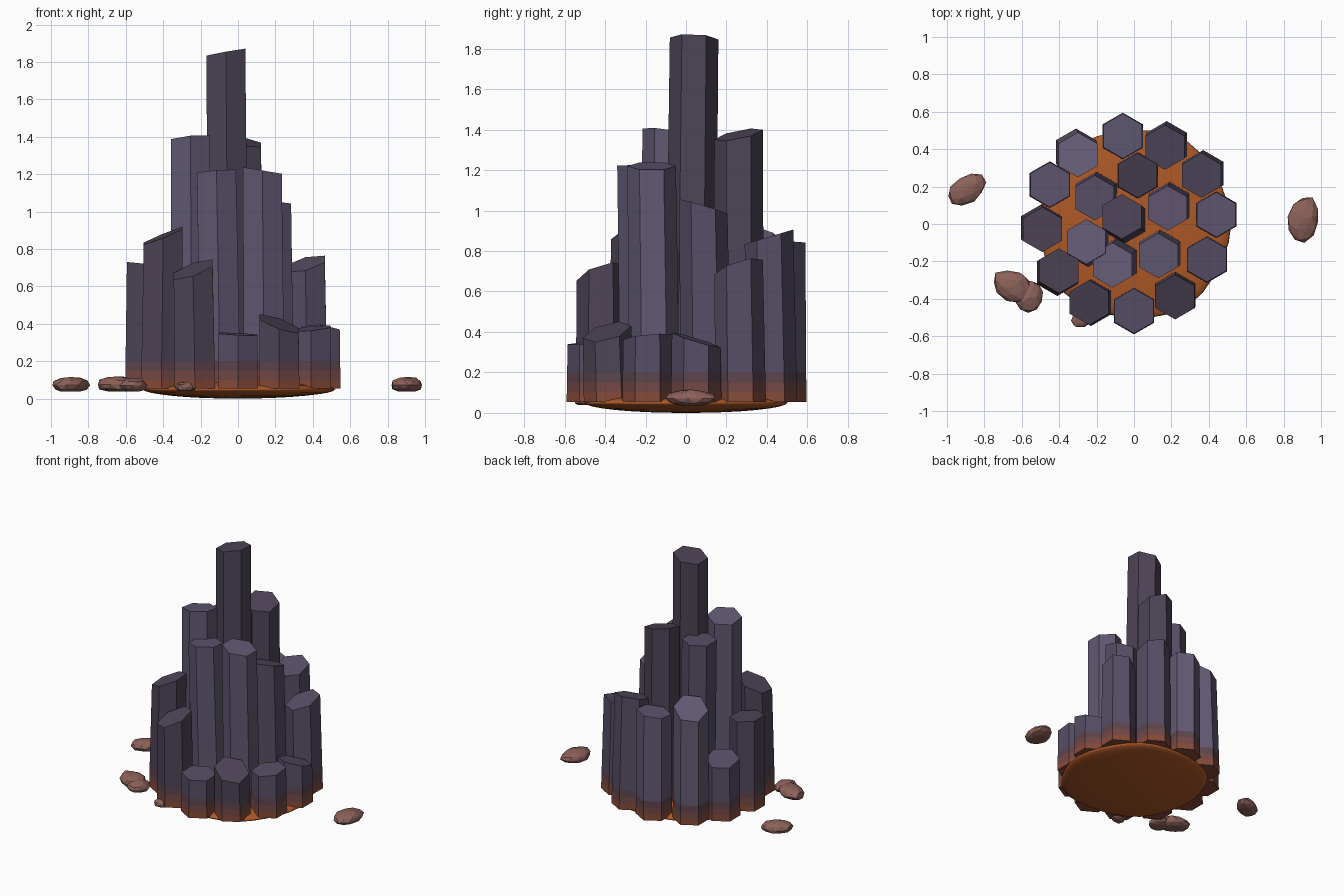
import bpy, bmesh, random
from math import pi, cos, sin, radians
from mathutils import Vector

if "Cube" in bpy.data.objects:
    bpy.data.objects.remove(bpy.data.objects["Cube"])

random.seed(4)

def material(name, rgb):
    m = bpy.data.materials.new(name)
    m.diffuse_color = (*rgb, 1)
    m.use_nodes = True
    m.node_tree.nodes["Principled BSDF"].inputs["Base Color"].default_value = m.diffuse_color
    return m

basalts = [material("basalt_%d" % i, c) for i, c in enumerate(
    [(0.075, 0.058, 0.095), (0.095, 0.075, 0.13), (0.12, 0.10, 0.17)])]
band_mats = [material("glow_low", (0.24, 0.07, 0.04)),
             material("glow_mid", (0.17, 0.065, 0.06)),
             material("glow_high", (0.11, 0.06, 0.075))]
ember = material("ember", (0.42, 0.10, 0.02))
rubble = material("rubble", (0.26, 0.12, 0.10))

def finish(bm, name, mats):
    bmesh.ops.recalc_face_normals(bm, faces=bm.faces)
    me = bpy.data.meshes.new(name)
    bm.to_mesh(me)
    bm.free()
    for m in mats:
        me.materials.append(m)
    ob = bpy.data.objects.new(name, me)
    bpy.context.collection.objects.link(ob)
    return ob

# Hexagonal column: leaning shaft, glowing bands at the foot, sloped top
def column(name, x, y, z, gx, gy, lx, ly, shade):
    bm = bmesh.new()
    foot, r0, r1 = 0.055, 0.125, 0.12
    rings = []
    for level in (foot, 0.10, 0.15, 0.20, None):
        ring = []
        for k in range(6):
            a = pi / 6 + k * pi / 3
            t = 1 if level is None else (level - foot) / (z - foot)
            r = r0 + (r1 - r0) * t
            dx, dy = r * cos(a), r * sin(a)
            h = z + gx * dx + gy * dy if level is None else level
            ring.append(bm.verts.new((x + lx * (1 - t) + dx, y + ly * (1 - t) + dy, h)))
        rings.append(ring)
    for i in range(4):
        for k in range(6):
            n = (k + 1) % 6
            f = bm.faces.new((rings[i][k], rings[i][n], rings[i + 1][n], rings[i + 1][k]))
            f.material_index = (1, 2, 3, 0)[i]
    bm.faces.new(rings[0][::-1]).material_index = 1
    bm.faces.new(rings[-1])
    return finish(bm, name, [basalts[shade]] + band_mats)

# x, y, top height, top slope in x and y, foot offset in x and y, shade
inner = [
    (-0.065, 0.04, 1.85, 0.18, -0.04, 0.015, -0.02, 0),
    (0.02, 0.26, 1.375, -0.18, 0.2, 0, 0, 0),
    (-0.21, 0.14, 1.29, 0.0, 0.0, 0.01, 0.015, 1),
    (0.18, 0.085, 1.02, 0.05, -0.3, 0.01, 0.015, 1),
    (0.13, -0.17, 1.22, -0.17, 0.0, 0.01, 0.015, 2),
    (-0.115, -0.22, 1.21, 0.08, -0.1, 0.02, 0.02, 2),
    (-0.255, -0.095, 1.39, 0.1, -0.13, 0.01, -0.01, 2)]
outer = [
    (-0.06, 0.47, 0.83, 0.1, 0.1, 0, 0, 2),
    (0.165, 0.41, 0.87, 0.0, 0.3, 0.01, 0.015, 1),
    (0.36, 0.26, 0.72, 0.25, 0.3, 0.01, 0.01, 1),
    (0.44, 0.05, 0.36, -0.08, -0.3, 0, 0, 1),
    (0.39, -0.19, 0.375, 0.1, 0.1, 0, 0, 1),
    (0.22, -0.39, 0.40, -0.35, 0.25, 0, 0.01, 0),
    (0, -0.465, 0.345, -0.05, 0.05, 0, 0, 1),
    (-0.24, -0.42, 0.69, 0.35, 0.3, 0.01, 0, 0),
    (-0.40, -0.25, 0.87, 0.4, 0.1, -0.01, -0.01, 0),
    (-0.49, -0.03, 0.72, -0.1, 0.0, -0.005, 0.01, 0),
    (-0.45, 0.21, 0.48, 0.1, -0.2, 0, 0, 1),
    (-0.30, 0.37, 0.88, 0.3, -0.35, -0.01, 0.015, 2)]
for i, c in enumerate(inner):
    column("inner_column_%d" % i, *c)
for i, c in enumerate(outer):
    column("outer_column_%d" % i, *c)

# Molten lens under the columns
bm = bmesh.new()
bmesh.ops.create_uvsphere(bm, u_segments=32, v_segments=16, radius=1)
for v in bm.verts:
    a = v.co.copy()
    wob = 1 + 0.03 * sin(5 * a.x + 2) * cos(4 * a.y)
    v.co = Vector((a.x * 0.51 * wob, a.y * 0.51 * wob, 0.05 + a.z * 0.05))
for f in bm.faces:
    f.smooth = True
finish(bm, "molten_base", [ember])

# Faceted stones with flattened undersides
def stone(name, x, y, z, sx, sy, sz, turn):
    bm = bmesh.new()
    bmesh.ops.create_icosphere(bm, subdivisions=2, radius=1)
    c, s = cos(radians(turn)), sin(radians(turn))
    for v in bm.verts:
        p = v.co * random.uniform(0.9, 1.04)
        px, py, pz = p.x * sx, p.y * sy, max(p.z, -0.75) * sz
        v.co = Vector((x + px * c - py * s, y + px * s + py * c, z + pz))
    finish(bm, name, [rubble])

stone("stone_left", -0.895, 0.185, 0.072, 0.115, 0.075, 0.046, 32)
stone("stone_right", 0.905, 0.025, 0.072, 0.128, 0.088, 0.046, 80)
stone("stone_front_large", -0.645, -0.335, 0.075, 0.12, 0.085, 0.048, -25)
stone("stone_front_small", -0.56, -0.39, 0.07, 0.085, 0.075, 0.042, 70)
stone("stone_front_chip", -0.28, -0.51, 0.062, 0.06, 0.045, 0.03, 20)
